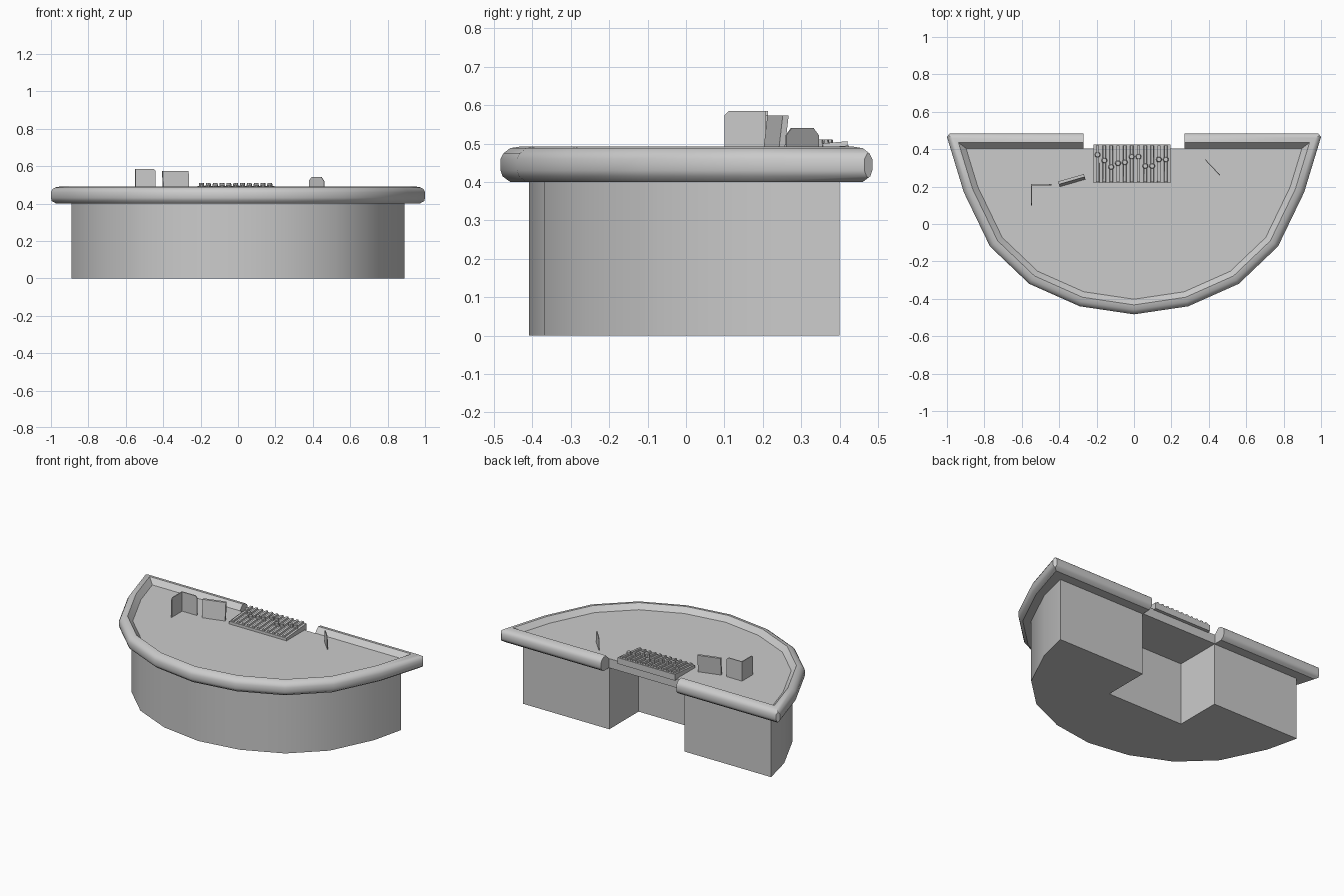
import bpy, bmesh, math
from mathutils import Vector, Matrix

if "Cube" in bpy.data.objects:
    bpy.data.objects.remove(bpy.data.objects["Cube"], do_unlink=True)

grey = bpy.data.materials.new("plain_grey")
grey.use_nodes = True
grey.diffuse_color = (0.6, 0.6, 0.6, 1)
grey.node_tree.nodes["Principled BSDF"].inputs["Base Color"].default_value = (0.6, 0.6, 0.6, 1)


def finish(name, bm, smooth=None):
    bmesh.ops.recalc_face_normals(bm, faces=bm.faces)
    mesh = bpy.data.meshes.new(name)
    bm.to_mesh(mesh)
    bm.free()
    mesh.materials.append(grey)
    obj = bpy.data.objects.new(name, mesh)
    bpy.context.collection.objects.link(obj)
    bpy.ops.object.select_all(action="DESELECT")
    obj.select_set(True)
    bpy.context.view_layer.objects.active = obj
    if smooth:
        bpy.ops.object.shade_smooth_by_angle(angle=math.radians(smooth))
    return obj


def skin(bm, rings):
    """Join equal rings of points into a closed solid."""
    loops = [[bm.verts.new(p) for p in ring] for ring in rings]
    for a, b in zip(loops, loops[1:]):
        for i in range(len(a)):
            j = (i + 1) % len(a)
            bm.faces.new((a[i], a[j], b[j], b[i]))
    bm.faces.new(loops[0][::-1])
    bm.faces.new(loops[-1])


def add_box(bm, low, high):
    x0, y0, z0 = low
    x1, y1, z1 = high
    skin(bm, [[(x0, y0, z), (x1, y0, z), (x1, y1, z), (x0, y1, z)] for z in (z0, z1)])


# Counter-clockwise half-oval outline, mirrored about x = 0
half = [(0.29, -0.44), (0.56, -0.32), (0.77, -0.12), (0.91, 0.17), (1.006, 0.485)]
outline = [(-x, y) for x, y in half[::-1]] + [(0, -0.483)] + half


def inset(d):
    pts = [Vector(p) for p in outline]
    result = []
    for i, p in enumerate(pts):
        e0 = (p - pts[i - 1]).normalized()
        e1 = (pts[(i + 1) % len(pts)] - p).normalized()
        n0, n1 = Vector((-e0.y, e0.x)), Vector((-e1.y, e1.x))
        result.append(p + (n0 + n1) * d / (1 + n0.dot(n1)))
    return result


# Table top with a rounded raised rim and a sunken floor
bm = bmesh.new()
section = [(0.025, 0.4), (0.005, 0.415), (0, 0.43), (0, 0.46), (0.008, 0.475),
           (0.025, 0.488), (0.05, 0.492), (0.08, 0.46)]
skin(bm, [[(p.x, p.y, z) for p in inset(d)] for d, z in section])
for side in (-1, 1):
    bmesh.ops.bisect_plane(bm, geom=bm.verts[:] + bm.edges[:] + bm.faces[:],
                           plane_co=(side * 0.985, 0.485, 0),
                           plane_no=(side * 0.81, 0.59, 0), clear_outer=True)
    bmesh.ops.holes_fill(bm, edges=bm.edges[:])
top = finish("table_top", bm)

# Rear opening through the rim
bm = bmesh.new()
add_box(bm, (-0.27, 0.404, 0.3), (0.27, 0.6, 0.6))
cutter = finish("rim_cutter", bm)
cutter.hide_render = True
cut = top.modifiers.new("rear_opening", "BOOLEAN")
cut.operation, cut.solver, cut.object = "DIFFERENCE", "EXACT", cutter
bpy.context.view_layer.objects.active = top
bpy.ops.object.modifier_apply(modifier=cut.name)
bpy.data.objects.remove(cutter, do_unlink=True)
top.select_set(True)
bpy.ops.object.shade_smooth_by_angle(angle=math.radians(35))

# Pedestal with a recess at the rear
plan = [(max(-0.89, min(0.89, p.x)), min(p.y, 0.4)) for p in inset(0.073)]
plan += [(0.27, 0.4), (0.27, 0.1), (-0.27, 0.1), (-0.27, 0.4)]
bm = bmesh.new()
skin(bm, [[(x, y, z) for x, y in plan] for z in (0, 0.402)])
finish("pedestal", bm, 32)


def panel(name, start, end, height, thick, trims=(0, 0), lean=0):
    """Upright plate between two floor points with trimmed upper corners."""
    a, b = Vector(start), Vector(end)
    along = (b - a).normalized()
    across = Vector((-along.y, along.x))
    length, base = (b - a).length, 0.455
    left, right = trims
    shape = [(0, base), (length, base), (length, height - right)]
    if right:
        shape.append((length - right, height))
    if left:
        shape.append((left, height))
    shape.append((0, height - left))
    rings = []
    for side in (-0.5, 0.5):
        ring = []
        for u, z in shape:
            p = a + along * u + across * (side * thick + lean * (z - base))
            ring.append((p.x, p.y, z))
        rings.append(ring)
    bm = bmesh.new()
    skin(bm, rings)
    finish(name, bm)


# Screens and stands on the floor
panel("corner_screen_side", (-0.548, 0.1), (-0.548, 0.212), 0.585, 0.006, (0.012, 0))
panel("corner_screen_back", (-0.55, 0.21), (-0.44, 0.21), 0.585, 0.006, (0, 0.012))
panel("tilted_screen", (-0.4, 0.206), (-0.262, 0.246), 0.573, 0.016, lean=0.12)
panel("small_card", (0.38, 0.345), (0.46, 0.26), 0.541, 0.004, (0.02, 0.02))

# Mixing desk: sloped tray, raised strips and one knob per strip
bm = bmesh.new()
x0, x1, front, back = -0.217, 0.194, 0.22, 0.425
skin(bm, [[(x, front, 0.455), (x, back, 0.455), (x, back, 0.495), (x, front, 0.478)]
          for x in (x0, x1)])
finish("mixer_tray", bm)

knob_rows = [0.37, 0.34, 0.305, 0.325, 0.33, 0.36, 0.36, 0.31, 0.31, 0.345, 0.345]
strips, knobs = bmesh.new(), bmesh.new()
for i, y in enumerate(knob_rows):
    x = -0.195 + i * 0.0365
    skin(strips, [[(x + s * 0.011, front + 0.005, 0.47), (x + s * 0.011, back - 0.005, 0.48),
                   (x + s * 0.007, back - 0.005, 0.506), (x + s * 0.007, front + 0.005, 0.489)]
                  for s in (-1, 1)])
    bmesh.ops.create_cone(knobs, cap_ends=True, segments=8, radius1=0.016, radius2=0.012,
                          depth=0.022, matrix=Matrix.Translation((x, y, 0.499)))
finish("mixer_strips", strips)
finish("mixer_knobs", knobs, 40)
